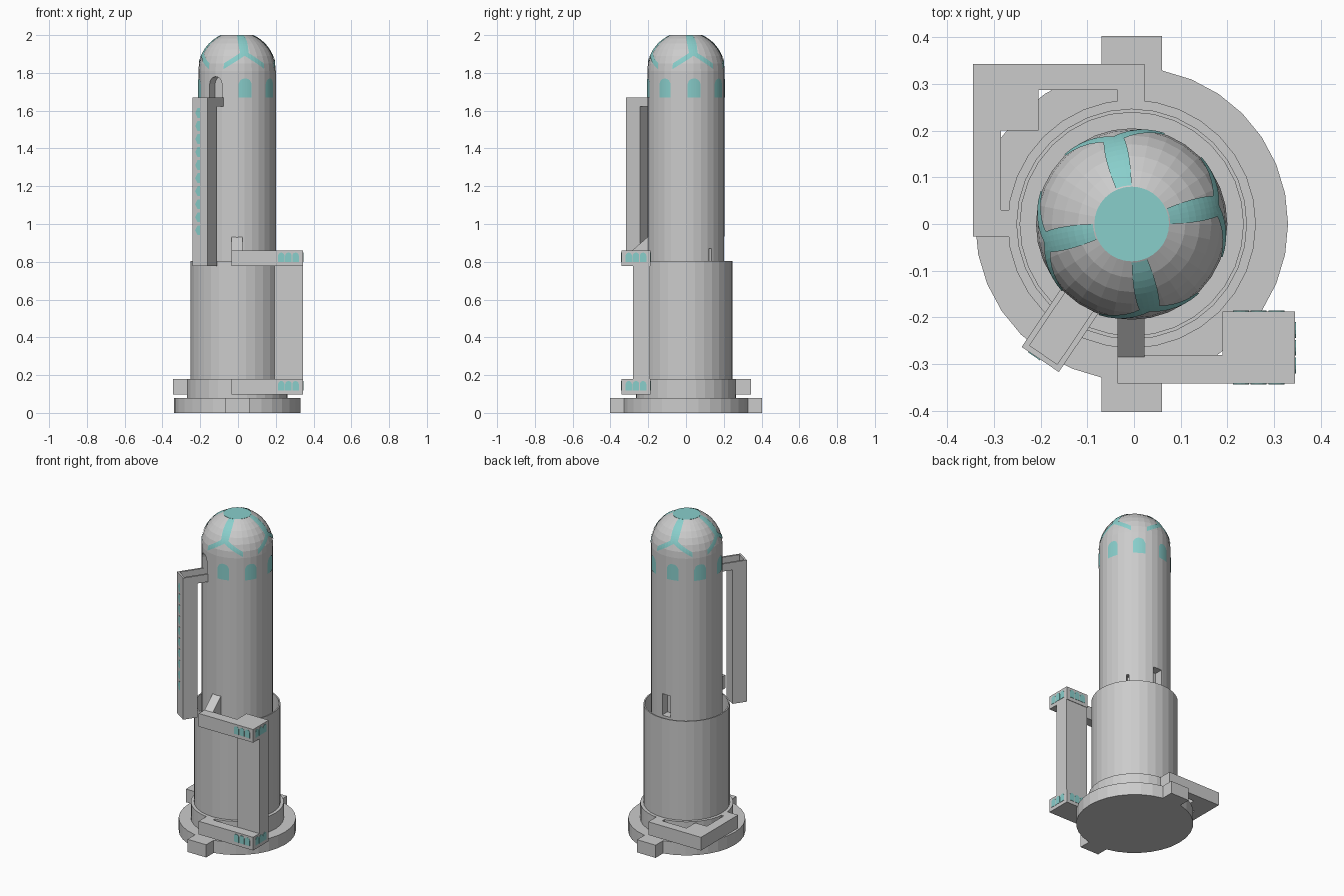
import bpy, bmesh
from math import sin, cos, pi, radians, sqrt
from mathutils import Matrix

if "Cube" in bpy.data.objects:
    bpy.data.objects.remove(bpy.data.objects["Cube"])

CX, SEG = -0.005, 32
R, DOME_Z = 0.205, 1.811
TEAL = bpy.data.materials.new("teal")
TEAL.diffuse_color = (0.25, 0.62, 0.6, 1)
TEAL.use_nodes = True
TEAL.node_tree.nodes["Principled BSDF"].inputs["Base Color"].default_value = TEAL.diffuse_color


def finish(name, bm, mat=None):
    bmesh.ops.remove_doubles(bm, verts=bm.verts, dist=1e-5)
    bmesh.ops.recalc_face_normals(bm, faces=bm.faces)
    me = bpy.data.meshes.new(name)
    bm.to_mesh(me)
    bm.free()
    ob = bpy.data.objects.new(name, me)
    bpy.context.collection.objects.link(ob)
    if mat:
        me.materials.append(mat)
    return ob


def lathe(name, profile, closed=False):
    """Revolve (r, z) points around the tower axis."""
    bm = bmesh.new()
    rings = [[bm.verts.new((CX + r * cos(2 * pi * i / SEG), r * sin(2 * pi * i / SEG), z))
              for i in range(SEG)] for r, z in profile]
    pairs = list(zip(rings, rings[1:])) + ([(rings[-1], rings[0])] if closed else [])
    for a, b in pairs:
        for i in range(SEG):
            j = (i + 1) % SEG
            bm.faces.new((a[i], a[j], b[j], b[i]))
    if not closed:
        bm.faces.new(rings[0])
        bm.faces.new(rings[-1])
    return finish(name, bm)


def prism(name, pts, depth, matrix=Matrix(), mat=None):
    """Extrude a 2D outline along local z, then place it."""
    bm = bmesh.new()
    f = bm.faces.new([bm.verts.new((x, y, 0)) for x, y in pts])
    ext = bmesh.ops.extrude_face_region(bm, geom=[f])
    bmesh.ops.translate(bm, vec=(0, 0, depth),
                        verts=[v for v in ext["geom"] if isinstance(v, bmesh.types.BMVert)])
    bm.transform(matrix)
    return finish(name, bm, mat)


def rect(x0, x1, y0, y1):
    return [(x0, y0), (x1, y0), (x1, y1), (x0, y1)]


def frame(origin, u, v, w):
    """Matrix mapping local x, y, z to directions u, v, w."""
    m = Matrix((u, v, w)).transposed().to_4x4()
    m.translation = origin
    return m


def up(z):
    return Matrix.Translation((0, 0, z))


def arch(w, h, n=6):
    """Round-topped outline, centred in x, bottom at y = 0."""
    r = w / 2
    return [(-r, 0), (r, 0)] + [(r * cos(pi * i / n), h - r + r * sin(pi * i / n)) for i in range(n + 1)]


def skin(name, columns):
    """Thin coloured patch on the tower from columns of (angle, z) points."""
    bm = bmesh.new()
    grid = []
    for col in columns:
        vs = []
        for a, z in col:
            r = R if z < DOME_Z else sqrt(max(R * R - (z - DOME_Z) ** 2, 0))
            k = (r + 0.0025 * r / R) if z > DOME_Z else R + 0.002
            t = radians(a)
            vs.append(bm.verts.new((CX + k * cos(t), k * sin(t), z + 0.0025 * max(0, z - DOME_Z) / R)))
        grid.append(vs)
    for a, b in zip(grid, grid[1:]):
        for i in range(len(a) - 1):
            bm.faces.new((a[i], b[i], b[i + 1], a[i + 1]))
    finish(name, bm, TEAL)


# main tower with faceted dome
dome = []
for i in range(7):
    t = i / 6 * 1.171
    dome.append((R * cos(t), DOME_Z + R * sin(t)))
tower = lathe("tower", [(R, 0.1)] + dome)

# recesses: arched doorway above the fin, rear doorway, small slot
FIN = radians(236)
rad, tan = (cos(FIN), sin(FIN), 0), (-sin(FIN), cos(FIN), 0)


def radial(angle, r, z):
    t = radians(angle)
    return frame((CX + r * cos(t), r * sin(t), z), (-sin(t), cos(t), 0), (0, 0, 1), (cos(t), sin(t), 0))


cutters = [prism("doorway_cutter", arch(0.078, 0.15, 10), 0.1, radial(236, 0.15, 1.63)),
           prism("rear_cutter", rect(-0.029, 0.029, 0, 0.135), 0.1, radial(90, 0.15, 0.8)),
           prism("slot_cutter", rect(-0.008, 0.008, 0, 0.12), 0.1, radial(39, 0.17, 0.75))]
bpy.context.view_layer.objects.active = tower
for c in cutters:
    m = tower.modifiers.new("recess", 'BOOLEAN')
    m.operation, m.object, m.solver = 'DIFFERENCE', c, 'EXACT'
    bpy.ops.object.modifier_apply(modifier=m.name)
    bpy.data.objects.remove(c)

# sleeve, collar and base
lathe("sleeve", [(0.247, 0.1), (0.247, 0.805), (0.239, 0.805), (0.239, 0.1)], closed=True)
lathe("collar", [(0.266, 0.075), (0.266, 0.18)])
lathe("base_disc", [(0.335, 0), (0.335, 0.08)])
for s, n in ((1, "rear"), (-1, "front")):
    prism(n + "_base_tab", rect(-0.07, 0.06, min(s * 0.3, s * 0.403), max(s * 0.3, s * 0.403)), 0.08)

# rear-left corner walkway
prism("rear_walkway", [(-0.345, -0.027), (-0.345, 0.343), (0.023, 0.343), (0.023, 0.22), (-0.035, 0.22),
                       (-0.035, 0.287), (-0.205, 0.287), (-0.205, 0.2), (-0.285, 0.2), (-0.285, 0.03),
                       (-0.22, 0.03), (-0.22, -0.027)], 0.083, up(0.097))

# front-right lift: two platforms, a column, and a sloped brace
platform = [(-0.035, -0.342), (0.345, -0.342), (0.345, -0.187), (0.19, -0.187), (0.19, -0.28),
            (0.023, -0.28), (0.023, -0.195), (-0.035, -0.195)]
for name, z in (("lower", 0.097), ("upper", 0.777)):
    prism(name + "_platform", platform, 0.083, up(z))
    for i in (-1, 0, 1):
        o = i * 0.038
        a = arch(0.034, 0.05)
        for side, m in (("front", frame((0.267 + o, -0.342, z + 0.022), (1, 0, 0), (0, 0, 1), (0, -1, 0))),
                        ("back", frame((0.267 + o, -0.187, z + 0.022), (-1, 0, 0), (0, 0, 1), (0, 1, 0))),
                        ("right", frame((0.345, -0.265 + o, z + 0.022), (0, 1, 0), (0, 0, 1), (1, 0, 0)))):
            prism(f"{name}_{side}_window", a, 0.002, m, TEAL)
prism("lift_column", rect(0.193, 0.345, -0.28, -0.19), 0.6, up(0.178))
prism("sloped_brace", [(-0.285, 0.86), (-0.195, 0.86), (-0.195, 0.938)], 0.058,
      frame((-0.035, 0, 0), (0, 1, 0), (0, 0, 1), (1, 0, 0)))

# vertical fin with open tray on top (local x = outward, y = sideways)
fin_space = frame((CX, 0, 0), rad, tan, (0, 0, 1))
H = 0.048
prism("fin_body", rect(0.262, 0.35, -H, H), 0.855, fin_space @ up(0.777))
prism("fin_tray_floor", rect(0.19, 0.35, -H, H), 0.01, fin_space @ up(1.622))
for s, n in ((1, "left"), (-1, "right")):
    prism(n + "_tray_wall", rect(0.19, 0.35, min(s * H, s * (H - 0.012)), max(s * H, s * (H - 0.012))),
          0.045, fin_space @ up(1.625))
prism("outer_tray_wall", rect(0.338, 0.35, -H, H), 0.045, fin_space @ up(1.625))

# half-hexagon lights on the fin (outer face, seen from outside)
face = radial(236, 0.35, 0)
for k in range(10):
    z = 0.967 + k * 0.069
    prism("fin_light", [(0, z - 0.026), (0, z + 0.026), (-0.015, z + 0.026), (-0.03, z), (-0.015, z - 0.026)],
          0.002, face, TEAL)

# arched windows around the tower (the doorway replaces one)
for k in range(8):
    if k == 5:
        continue
    mid, cols = 12 + 45 * k, []
    for i in range(9):
        u = -1 + i / 4
        cols.append([(mid + 10 * u, 1.67), (mid + 10 * u, 1.74 + 0.03 * sqrt(max(0, 1 - u * u)))])
    skin("tower_window", cols)

# dome cap and four forked stripes
prism("dome_cap", [(CX + 0.08 * cos(2 * pi * i / SEG), 0.08 * sin(2 * pi * i / SEG)) for i in range(SEG)],
      0.002, up(1.999), TEAL)
for k in range(4):
    mid = 12 + 90 * k
    skin("dome_stripe", [[(mid + u * (7 + 5 * i / 8), 1.905 + 0.094 * i / 8) for i in range(9)]
                         for u in (-1, -0.5, 0, 0.5, 1)])
    for s in (-1, 1):
        skin("stripe_fork", [[(mid + s * 32 * t, 1.89 - 0.07 * t + 0.03 * v) for v in (0, 0.33, 0.67, 1)]
                             for t in (0, 0.17, 0.33, 0.5, 0.67, 0.83, 1)])
